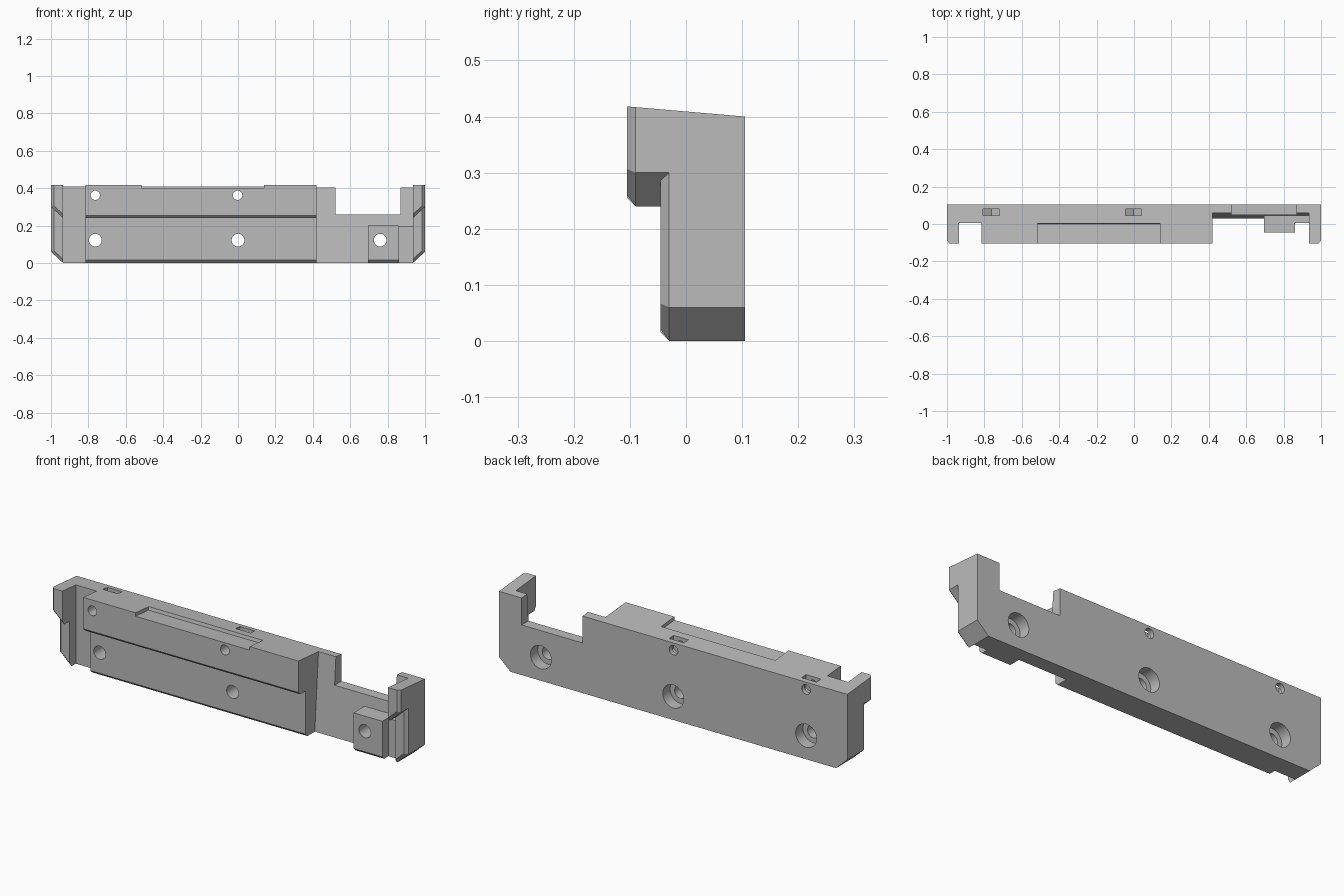
import bpy, bmesh, math

if "Cube" in bpy.data.objects:
    bpy.data.objects.remove(bpy.data.objects["Cube"])

grey = bpy.data.materials.new("plain grey")
grey.diffuse_color = (0.5, 0.5, 0.5, 1)
grey.use_nodes = True
grey.node_tree.nodes["Principled BSDF"].inputs["Base Color"].default_value = grey.diffuse_color


def loft(name, sections):
    """Closed solid through matching rings of points."""
    bm = bmesh.new()
    rings = [[bm.verts.new(p) for p in s] for s in sections]
    for a, b in zip(rings, rings[1:]):
        for i in range(len(a)):
            j = (i + 1) % len(a)
            bm.faces.new((a[i], a[j], b[j], b[i]))
    bm.faces.new(rings[0])
    bm.faces.new(rings[-1])
    bmesh.ops.recalc_face_normals(bm, faces=bm.faces[:])
    me = bpy.data.meshes.new(name)
    bm.to_mesh(me)
    bm.free()
    me.materials.append(grey)
    ob = bpy.data.objects.new(name, me)
    bpy.context.collection.objects.link(ob)
    return ob


def slice_x(name, x0, x1, profile):
    return loft(name, [[(x, y, z) for y, z in profile] for x in (x0, x1)])


def rod(name, x, z, r, y0, y1, n=32):
    ring = [(math.sin(2 * math.pi * i / n) * r + x, math.cos(2 * math.pi * i / n) * r + z)
            for i in range(n)]
    return loft(name, [[(px, y, pz) for px, pz in ring] for y in (y0, y1)])


def boolean(target, other, operation):
    m = target.modifiers.new("bool", 'BOOLEAN')
    m.operation, m.solver, m.object = operation, 'EXACT', other
    bpy.context.view_layer.objects.active = target
    bpy.ops.object.modifier_apply(modifier=m.name)
    bpy.data.objects.remove(other, do_unlink=True)


def top(y):
    return 0.418 - (y + 0.105) * 0.018 / 0.21


def lean(z):
    return 0.03 + 0.03 * z / 0.404


# Cross-sections (y, z)
F, B, C = -0.105, 0.105, 0.015
under = [(B, 0), (-0.03, 0), (-0.045, C), (-0.045, 0.24), (F + C, 0.24), (F, 0.24 + C)]
body = under + [(F, top(F)), (B, top(B))]
pocket = under + [(F, 0.4), (0.0, 0.392), (0.004, top(0.004)), (B, top(B))]
channel = [(B, 0), (0.005, 0), (0.005, top(0.005)), (B, top(B))]
wall = [(B, 0), (0.03, 0), (0.06, top(0.06)), (B, top(B))]
low = [(lean(0.26), 0.26), (B, 0.26)]
low_wall = [(B, 0), (0.03, 0)] + low
block = [(B, 0), (-0.03, 0), (-0.045, C), (-0.045, 0.2), (lean(0.2), 0.2)] + low
foot = [(B, 0), (0.005, 0), (0.005, 0.195), (lean(0.195), 0.195)]
low_foot = foot + low
tall_foot = foot + [(0.06, top(0.06)), (B, top(B))]

# Slices along the length
bracket = slice_x("mounting_bracket", -0.935, -0.815, channel)
parts = [slice_x("slice", *s) for s in (
    (-0.815, -0.515, body), (-0.515, 0.14, pocket), (0.14, 0.42, body),
    (0.42, 0.52, wall), (0.52, 0.695, low_wall), (0.695, 0.86, block),
    (0.86, 0.87, low_foot), (0.87, 0.935, tall_foot))]

# End arms with bevelled front edges and a hooked upper lip
IN, OUT = 0.935, 1.0
SLOPE = 0.06 / (OUT - IN)
RISE = C * math.hypot(1, SLOPE)


def arm_ring(s, y, z0, z1, inset):
    out = OUT - (C if inset else 0)
    base = z0 + (RISE if inset else 0)
    return [(s * x, y, z) for x, z in
            ((IN, base), (out, base + (out - IN) * SLOPE), (out, z1), (IN, z1))]


for s in (-1, 1):
    parts.append(loft("arm", [arm_ring(s, -0.045, 0, 0.36, True),
                              arm_ring(s, -0.03, 0, top(-0.03), False),
                              arm_ring(s, B, 0, top(B), False)]))
    parts.append(loft("arm_lip", [arm_ring(s, F, 0.24, top(F), True),
                                  arm_ring(s, F + C, 0.24, top(F + C), False),
                                  arm_ring(s, -0.03, 0.24, top(-0.03), False)]))
for p in parts:
    boolean(bracket, p, 'UNION')

# Counterbored lower screw holes
for x in (-0.763, 0.0, 0.76):
    boolean(bracket, rod("hole", x, 0.122, 0.034, -0.2, 0.2), 'DIFFERENCE')
    boolean(bracket, rod("counterbore", x, 0.122, 0.06, 0.045, 0.2), 'DIFFERENCE')

# Upper screw holes with hexagonal nut slots open at the top
for x in (-0.763, -0.002):
    boolean(bracket, rod("hole", x, 0.362, 0.025, -0.2, 0.2), 'DIFFERENCE')
    w, h = 0.043, 0.043 / math.sqrt(3)
    hexa = [(x, 0.362 - 2 * h), (x + w, 0.362 - h), (x + w, 0.5), (x - w, 0.5), (x - w, 0.362 - h)]
    slot = loft("nut_slot", [[(px, y, pz) for px, pz in hexa] for y in (0.045, 0.08)])
    boolean(bracket, slot, 'DIFFERENCE')

bpy.ops.object.select_all(action='DESELECT')
bracket.select_set(True)
bpy.context.view_layer.objects.active = bracket
bpy.ops.object.shade_smooth_by_angle(angle=math.radians(25))
